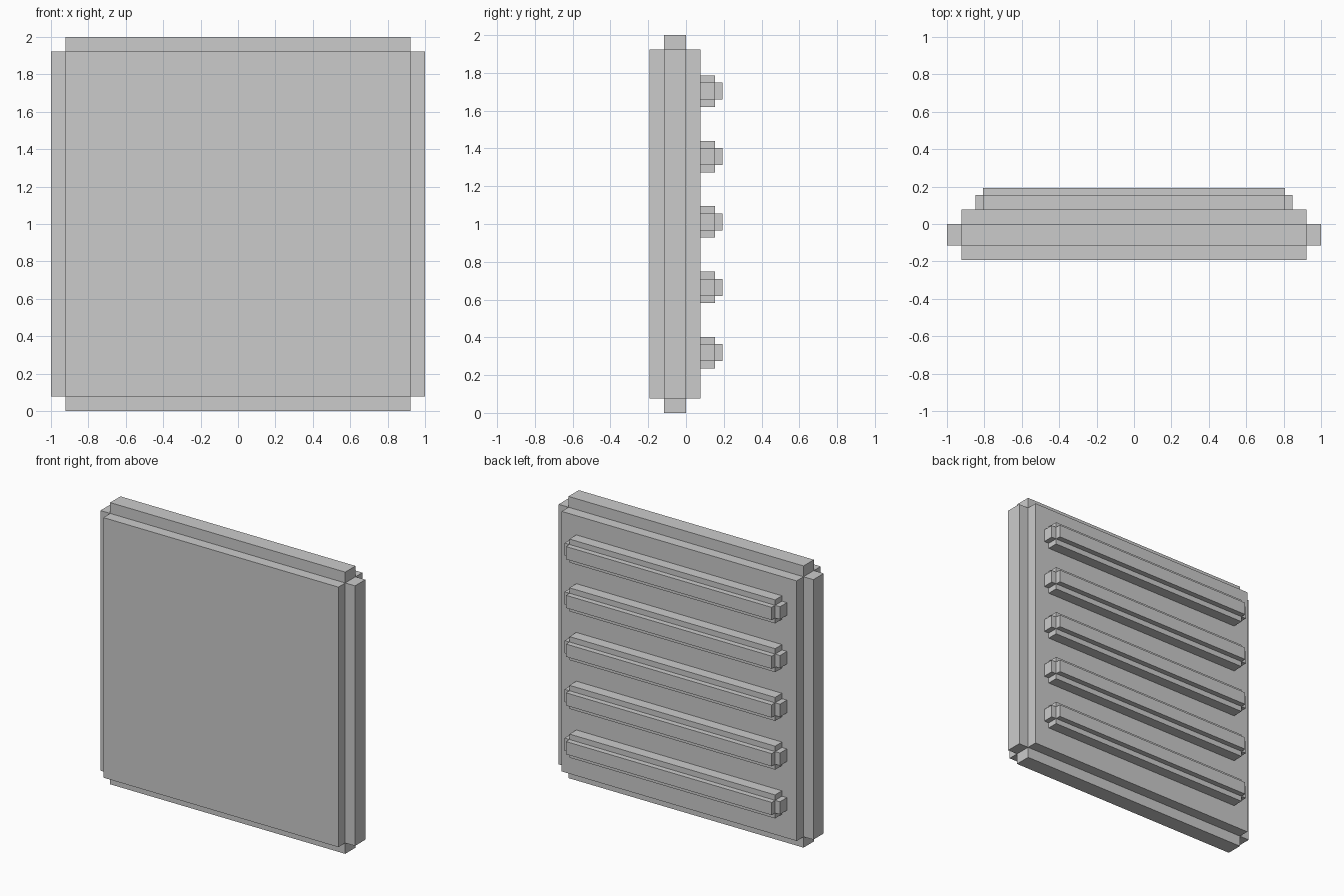
import bpy
import bmesh
from mathutils import Vector

if "Cube" in bpy.data.objects:
    bpy.data.objects.remove(bpy.data.objects["Cube"])

U = 1 / 13  # the design grid: the panel is 26 units wide


def stepped_block(name, lo, hi, steps):
    """Box core with each side raised straight outward, leaving notched edges.
    steps maps (axis, sign) to the height of the raised side."""
    lo, hi = Vector(lo), Vector(hi)
    bm = bmesh.new()
    bmesh.ops.create_cube(bm, size=1)
    for v in bm.verts:
        for i in range(3):
            v.co[i] = hi[i] if v.co[i] > 0 else lo[i]
    bm.normal_update()
    sides = []
    for f in bm.faces:
        axis = max(range(3), key=lambda i: abs(f.normal[i]))
        key = (axis, 1 if f.normal[axis] > 0 else -1)
        if key in steps:
            sides.append((f, f.normal * steps[key]))
    for face, offset in sides:
        raised = bmesh.ops.extrude_discrete_faces(bm, faces=[face])["faces"][0]
        bmesh.ops.translate(bm, verts=raised.verts, vec=offset)
    bmesh.ops.remove_doubles(bm, verts=bm.verts, dist=1e-5)
    bmesh.ops.recalc_face_normals(bm, faces=bm.faces)
    mesh = bpy.data.meshes.new(name)
    bm.to_mesh(mesh)
    bm.free()
    obj = bpy.data.objects.new(name, mesh)
    bpy.context.collection.objects.link(obj)
    return obj


# Main panel with notched edges all round
stepped_block("panel", (-12 * U, -1.5 * U, U), (12 * U, 0, 25 * U),
              {(a, s): U for a in range(3) for s in (-1, 1)})

# Five horizontal ribs on the back
for i in range(5):
    z = 1.011 + (i - 2) * 4.5 * U
    stepped_block(f"rib_{i + 1}",
                  (-10.5 * U, U, z - 0.045), (10.5 * U, 2 * U, z + 0.045),
                  {(0, -1): U / 2, (0, 1): U / 2, (1, 1): U / 2,
                   (2, -1): U / 2, (2, 1): U / 2})
